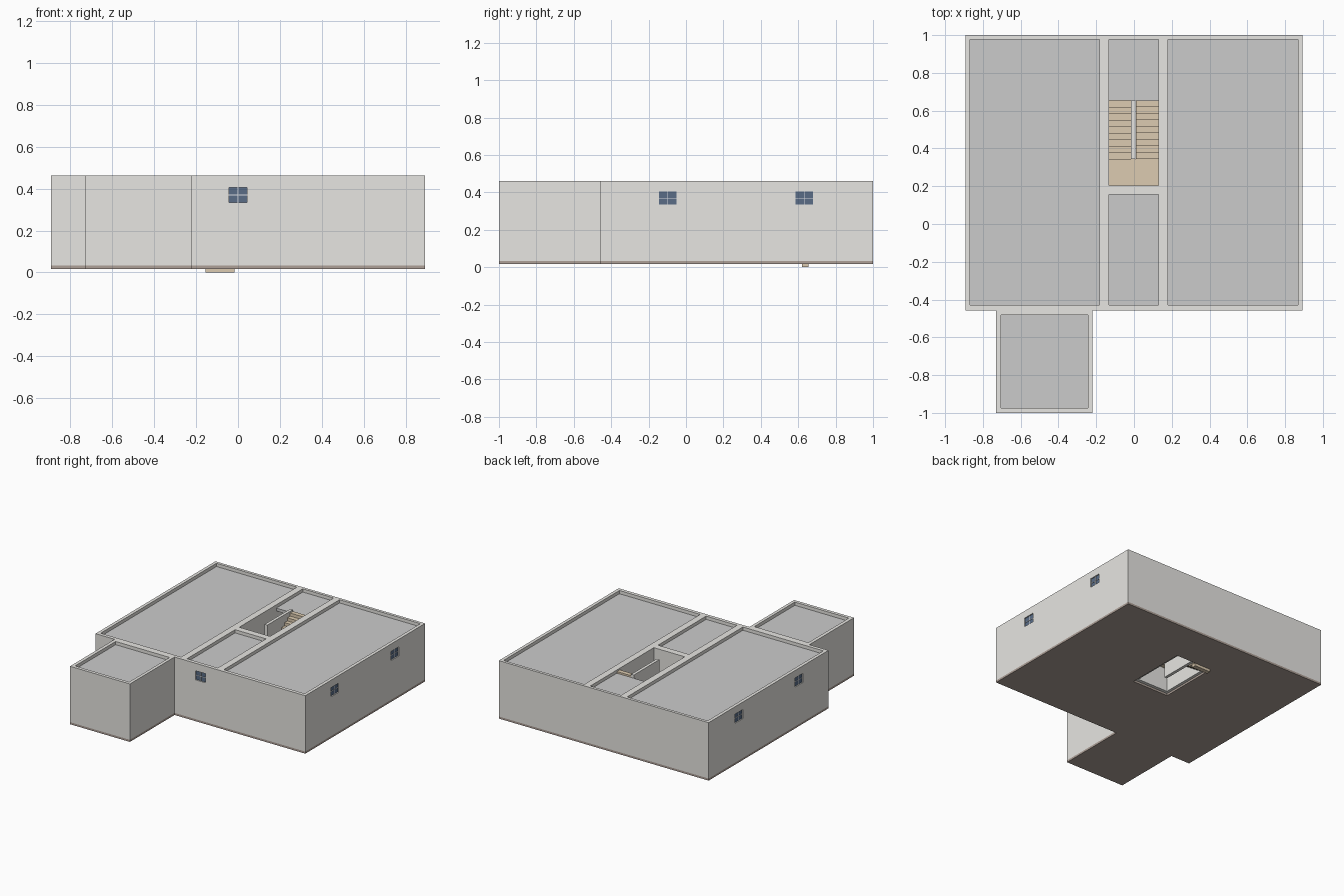
import bpy, bmesh
from mathutils import Vector

if "Cube" in bpy.data.objects:
    bpy.data.objects.remove(bpy.data.objects["Cube"])


def material(name, rgb):
    m = bpy.data.materials.new(name)
    m.diffuse_color = (*rgb, 1)
    m.use_nodes = True
    m.node_tree.nodes["Principled BSDF"].inputs["Base Color"].default_value = m.diffuse_color
    return m


WALL = material("concrete", (0.80, 0.79, 0.76))
ROOF = material("slab_grey", (0.66, 0.66, 0.67))
BASE = material("brown_floor", (0.42, 0.35, 0.31))
WOOD = material("tan_steps", (0.72, 0.60, 0.44))
GLASS = material("dark_glass", (0.10, 0.15, 0.24))
FRAME = material("light_bars", (0.75, 0.77, 0.80))


def finish(name, bm, mat):
    bmesh.ops.recalc_face_normals(bm, faces=bm.faces)
    me = bpy.data.meshes.new(name)
    bm.to_mesh(me)
    bm.free()
    ob = bpy.data.objects.new(name, me)
    bpy.context.collection.objects.link(ob)
    if mat:
        me.materials.append(mat)
    return ob


def boxes(name, items, mat=None):
    """One object from (x0, x1, y0, y1, z0, z1) boxes."""
    bm = bmesh.new()
    for x0, x1, y0, y1, z0, z1 in items:
        vs = bmesh.ops.create_cube(bm, size=1)["verts"]
        for v in vs:
            v.co = Vector(((x0 + x1) / 2 + v.co.x * (x1 - x0),
                           (y0 + y1) / 2 + v.co.y * (y1 - y0),
                           (z0 + z1) / 2 + v.co.z * (z1 - z0)))
    return finish(name, bm, mat)


def prism(name, outline, z0, z1, mat):
    bm = bmesh.new()
    f = bm.faces.new([bm.verts.new((x, y, z0)) for x, y in outline])
    up = bmesh.ops.extrude_face_region(bm, geom=[f])["geom"]
    for v in up:
        if isinstance(v, bmesh.types.BMVert):
            v.co.z = z1
    if f.is_valid is False or len(bm.faces) < len(outline) + 2:
        bm.faces.new([v for v in bm.verts if v.co.z == z0])
    return finish(name, bm, mat)


def cut(ob, items):
    cutter = boxes("cutter", items)
    cutter.hide_render = True
    mod = ob.modifiers.new("cut", "BOOLEAN")
    mod.operation, mod.solver, mod.object = "DIFFERENCE", "EXACT", cutter
    bpy.context.view_layer.objects.active = ob
    bpy.ops.object.modifier_apply(modifier=mod.name)
    bpy.data.objects.remove(cutter)


X, TOP, FLOOR = 0.893, 0.462, 0.032
outline = [(-X, 1), (-X, -0.457), (-0.73, -0.457), (-0.73, -1),
           (-0.22, -1), (-0.22, -0.457), (X, -0.457), (X, 1)]

# Rooms: x and y ranges of the spaces between walls
west = (-0.868, -0.183, -0.43, 0.978)
east = (0.18, 0.868, -0.43, 0.978)
hall = (-0.133, 0.13, -0.43, 0.155)
stairwell = (-0.133, 0.13, 0.205, 0.978)
annex = (-0.704, -0.244, -0.975, -0.482)

# Floor slab with opening under the stairs
base = prism("floor_slab", outline, 0.016, FLOOR, BASE)
cut(base, [(-0.155, 0.155, 0.18, 0.66, -0.1, 0.1)])

# Walls hollowed by the rooms and notched for windows
WZ0, WZ1, W, D = 0.334, 0.404, 0.047, 0.012
side_ys = (-0.098, 0.632)
notches = [(-0.043, 0.043, -0.557, -0.457 + D, WZ0, WZ1)]
for y in side_ys:
    notches += [(X - D, X + 0.1, y - W, y + W, WZ0, WZ1),
                (-X - 0.1, -X + D, y - W, y + W, WZ0, WZ1)]
walls = prism("walls", outline, FLOOR, TOP, WALL)
cut(walls, [(*r, -0.2, 0.8) for r in (west, east, hall, stairwell, annex)] + notches)

# Ceiling slabs set just below the wall tops
landing_hall = (-0.133, 0.13, 0.655, 0.978)
boxes("ceiling_slabs",
      [(*r, 0.415, 0.437) for r in (west, east, hall, landing_hall, annex)], ROOF)

# Windows: recessed glass with a cross of glazing bars
zc, t = (WZ0 + WZ1) / 2, 0.0018
glass = [(-0.043, 0.043, -0.449, -0.444, WZ0, WZ1)]
bars = [(-t, t, -0.452, -0.448, WZ0, WZ1),
        (-0.043, 0.043, -0.452, -0.448, zc - t, zc + t)]
for s in (-1, 1):
    g = sorted((s * (X - 0.008), s * (X - 0.013)))
    b = sorted((s * (X - 0.005), s * (X - 0.009)))
    for y in side_ys:
        glass.append((*g, y - W, y + W, WZ0, WZ1))
        bars += [(*b, y - t, y + t, WZ0, WZ1),
                 (*b, y - W, y + W, zc - t, zc + t)]
boxes("window_glass", glass, GLASS)
boxes("window_bars", bars, FRAME)

# Half-turn staircase: lower flight, landing, upper flight
N, RISE, Y0, Y1 = 9, 0.0237, 0.345, 0.655
run = (Y1 - Y0) / N
steps = []
for i in range(N):
    lo, hi = Y1 - (i + 1) * run, Y1 - i * run
    steps.append((-0.155 if i == 0 else -0.133, -0.017, lo, hi, i * RISE, (i + 1) * RISE))
    lo = Y0 + i * run
    steps.append((0.01, 0.13, lo, lo + run, (N + 1 + i) * RISE, (N + 2 + i) * RISE))
steps.append((-0.133, 0.13, 0.205, Y0, N * RISE, (N + 1) * RISE))
boxes("stairs", steps, WOOD)

# Spine wall between the flights
boxes("stair_spine_wall", [(-0.015, 0.008, Y0, Y1, FLOOR, TOP)], WALL)
